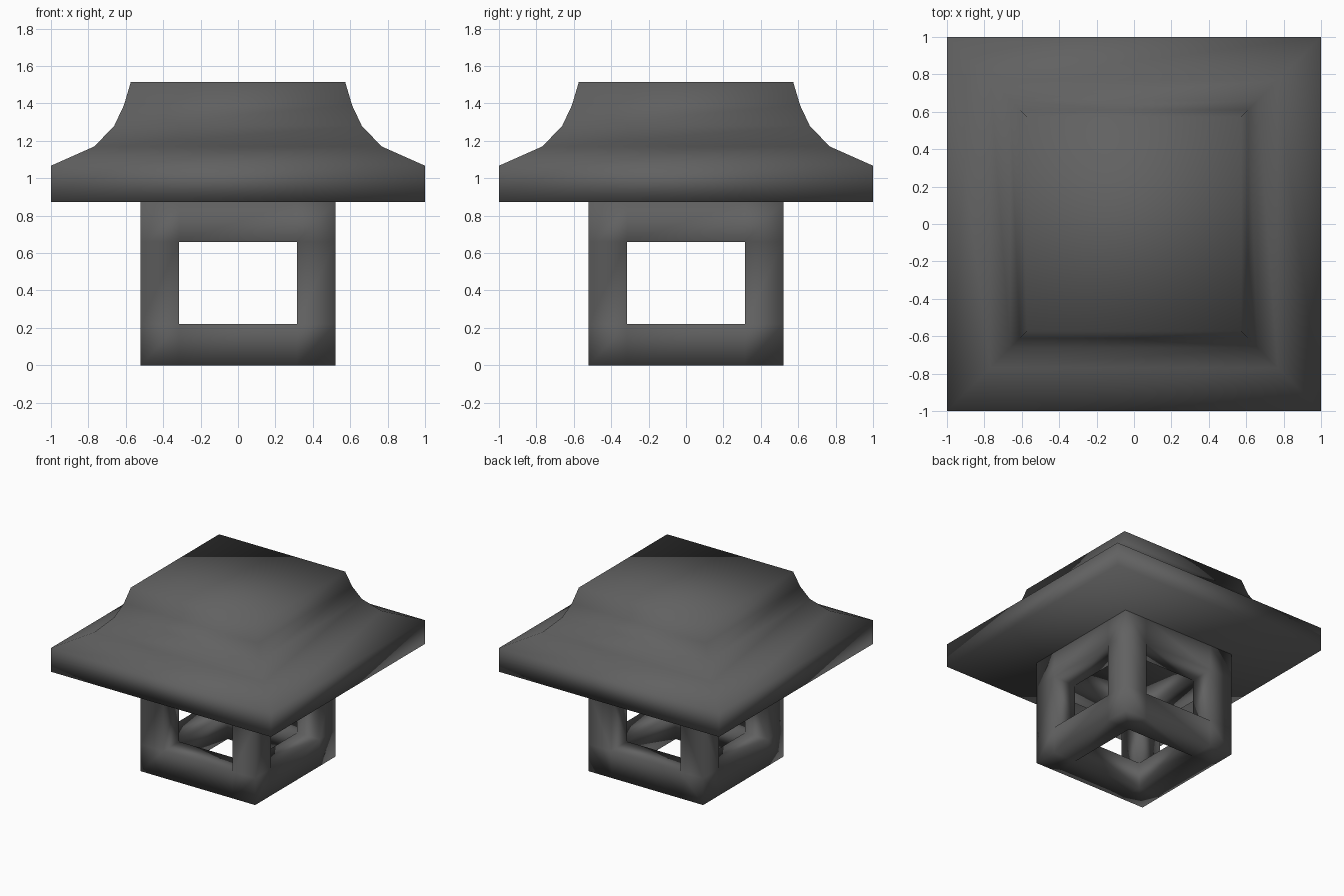
import bpy, bmesh
from itertools import product

if "Cube" in bpy.data.objects:
    bpy.data.objects.remove(bpy.data.objects["Cube"])

# one dark grey stone colour
stone = bpy.data.materials.new("dark_grey_stone")
stone.diffuse_color = (0.12, 0.12, 0.12, 1)
stone.use_nodes = True
stone.node_tree.nodes["Principled BSDF"].inputs["Base Color"].default_value = stone.diffuse_color


def finish(name, bm):
    bmesh.ops.recalc_face_normals(bm, faces=bm.faces[:])
    for f in bm.faces:
        f.smooth = True
    me = bpy.data.meshes.new(name)
    bm.to_mesh(me)
    bm.free()
    me.materials.append(stone)
    ob = bpy.data.objects.new(name, me)
    bpy.context.collection.objects.link(ob)
    return ob


# open cage: grid cells lying on the edges of the box, outer skin only
bm = bmesh.new()
xs = [-0.52, -0.315, 0.315, 0.52]
zs = [0.0, 0.22, 0.66, 0.873]
verts = {(i, j, k): bm.verts.new((xs[i], xs[j], zs[k]))
         for i, j, k in product(range(4), repeat=3)}
solid = {c for c in product(range(3), repeat=3) if sum(v != 1 for v in c) >= 2}
for c in solid:
    for axis, side in product(range(3), (0, 1)):
        n = list(c)
        n[axis] += 1 if side else -1
        if tuple(n) in solid:
            continue
        u, w = [a for a in range(3) if a != axis]
        quad = []
        for du, dw in ((0, 0), (1, 0), (1, 1), (0, 1)):
            p = list(c)
            p[axis] += side
            p[u] += du
            p[w] += dw
            quad.append(verts[tuple(p)])
        bm.faces.new(quad)
finish("lantern_cage", bm)

# square flared roof lofted from (half width, height) rings
profile = [(1.0, 0.872), (1.0, 1.067), (0.768, 1.17), (0.662, 1.28),
           (0.61, 1.39), (0.573, 1.515)]
bm = bmesh.new()
rings = [[bm.verts.new((sx * r, sy * r, z))
          for sx, sy in ((-1, -1), (1, -1), (1, 1), (-1, 1))] for r, z in profile]
for a, b in zip(rings, rings[1:]):
    for i in range(4):
        j = (i + 1) % 4
        bm.faces.new((a[i], a[j], b[j], b[i]))
bm.faces.new(rings[0][::-1])
bm.faces.new(rings[-1])
finish("roof", bm)
